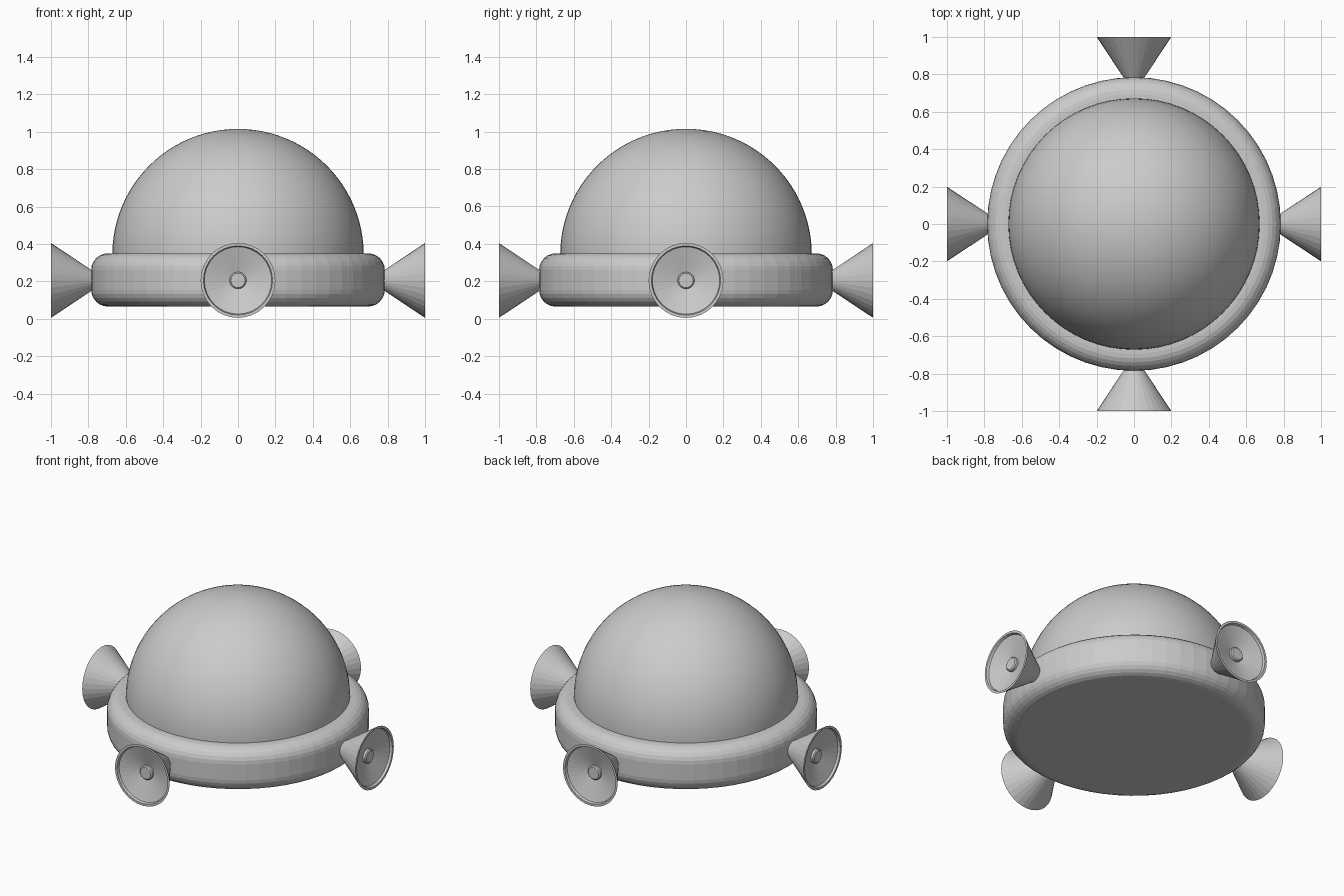
import bpy, bmesh, math
from mathutils import Matrix

if "Cube" in bpy.data.objects:
    bpy.data.objects.remove(bpy.data.objects["Cube"])


def lathe(name, profile, sides, matrix=Matrix(), smooth=None):
    """Revolve (radius, height) points about z; radius 0 closes at a pole."""
    bm = bmesh.new()
    rings = []
    for r, z in profile:
        if r < 1e-6:
            rings.append([bm.verts.new((0, 0, z))])
        else:
            rings.append([bm.verts.new((r * math.cos(2 * math.pi * i / sides),
                                        r * math.sin(2 * math.pi * i / sides), z))
                          for i in range(sides)])
    for a, b in zip(rings, rings[1:]):
        for i in range(sides):
            j = (i + 1) % sides
            if len(a) == 1:
                bm.faces.new((a[0], b[j], b[i]))
            elif len(b) == 1:
                bm.faces.new((a[i], a[j], b[0]))
            else:
                bm.faces.new((a[i], a[j], b[j], b[i]))
    bmesh.ops.recalc_face_normals(bm, faces=bm.faces)
    bm.transform(matrix)
    mesh = bpy.data.meshes.new(name)
    bm.to_mesh(mesh)
    bm.free()
    obj = bpy.data.objects.new(name, mesh)
    bpy.context.collection.objects.link(obj)
    if smooth:
        bpy.ops.object.select_all(action='DESELECT')
        obj.select_set(True)
        bpy.context.view_layer.objects.active = obj
        bpy.ops.object.shade_smooth_by_angle(angle=math.radians(smooth))
    return obj


def arc(cr, cz, radius, start, end, steps):
    angles = [math.radians(start + (end - start) * i / steps) for i in range(steps + 1)]
    return [(cr + radius * math.cos(a), cz + radius * math.sin(a)) for a in angles]


# Round base with softened top and bottom edges
R, BOTTOM, TOP, EDGE = 0.785, 0.065, 0.35, 0.09
base_profile = ([(0, BOTTOM)]
                + arc(R - EDGE, BOTTOM + EDGE, EDGE, -90, 0, 6)
                + arc(R - EDGE, TOP - EDGE, EDGE, 0, 90, 6)
                + [(0, TOP)])
lathe("base", base_profile, 56)

# Dome, slightly sunk into the base
dome_profile = [(0, 0.335), (0.672, 0.335)] + arc(0, 0.343, 0.672, 0, 90, 24)
dome_profile[-1] = (0, 1.015)
lathe("dome", dome_profile, 64, smooth=40)

# Four horns around the base: flared shell, rim, shallow cone and centre button
horn_profile = [(0, 0.77), (0.047, 0.77), (0.2, 1.0), (0.185, 1.0),
                (0.18, 0.985), (0.045, 0.945), (0, 0.945)]
button_profile = [(0, 0.93), (0.045, 0.93), (0.045, 0.96), (0.038, 0.966), (0, 0.966)]
for i, side in enumerate(("right", "back", "left", "front")):
    place = (Matrix.Translation((0, 0, 0.205))
             @ Matrix.Rotation(i * math.pi / 2, 4, 'Z')
             @ Matrix.Rotation(math.pi / 2, 4, 'Y'))
    lathe(side + "_horn", horn_profile, 32, place)
    lathe(side + "_horn_button", button_profile, 24, place, smooth=30)
